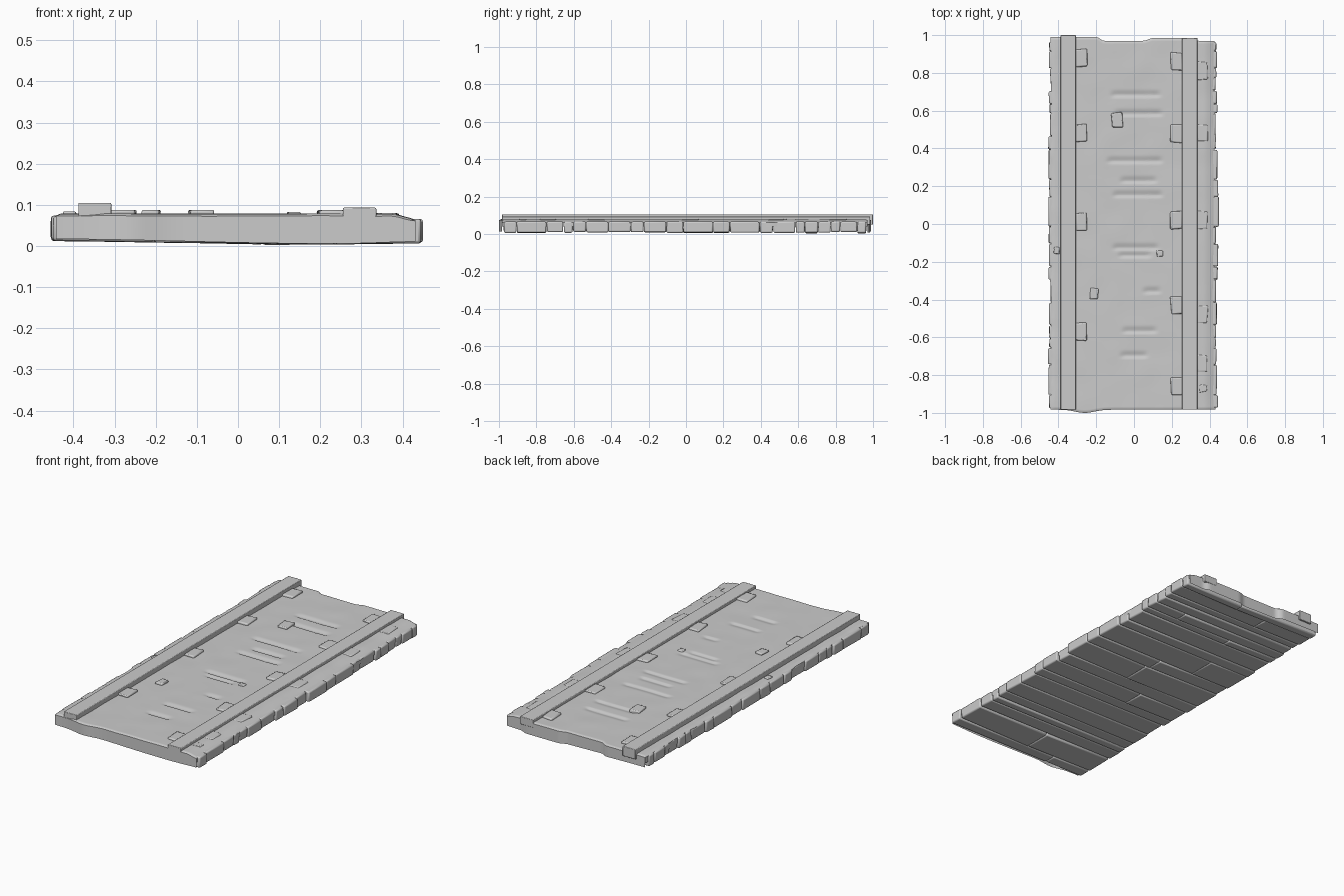
import bpy, bmesh, math, random
from mathutils import noise, Vector

random.seed(4)
old = bpy.data.objects.get("Cube")
if old:
    bpy.data.objects.remove(old)

stone = bpy.data.materials.new("weathered grey")
stone.use_nodes = True
GREY = (0.6, 0.6, 0.6, 1)
stone.diffuse_color = GREY
stone.node_tree.nodes["Principled BSDF"].inputs["Base Color"].default_value = GREY


def finish(bm, name, bevel=0.0, angle=40):
    bmesh.ops.recalc_face_normals(bm, faces=bm.faces[:])
    mesh = bpy.data.meshes.new(name)
    bm.to_mesh(mesh)
    bm.free()
    obj = bpy.data.objects.new(name, mesh)
    bpy.context.collection.objects.link(obj)
    mesh.materials.append(stone)
    if bevel:
        mod = obj.modifiers.new("Worn edges", 'BEVEL')
        mod.width, mod.segments = bevel, 2
    bpy.ops.object.select_all(action='DESELECT')
    obj.select_set(True)
    bpy.context.view_layer.objects.active = obj
    bpy.ops.object.shade_smooth_by_angle(angle=math.radians(angle))
    return obj


def add_box(bm, x, y, z, wobble=0.0):
    """Box spanning the (low, high) pairs, with slightly shifted corners."""
    for v in bmesh.ops.create_cube(bm, size=1)["verts"]:
        for i, (low, high) in enumerate((x, y, z)):
            v.co[i] = high if v.co[i] > 0 else low
        v.co.x += random.uniform(-wobble, wobble)
        v.co.y += random.uniform(-wobble, wobble)


def smooth(t):
    t = min(max(t, 0), 1)
    return t * t * (3 - 2 * t)


def underside(x):
    return 0.003 + 0.011 * smooth((0.2 - x) / 0.65) + 0.005 * smooth((x - 0.25) / 0.2)


# Cross planks, some split along their length
bm = bmesh.new()
y = -0.975
while y < 0.96:
    end = min(y + random.choice((0.05, 0.07, 0.09, 0.12, 0.16)), 0.965)
    if 0.965 - end < 0.04:
        end = 0.965
    left, right = -0.447 + random.uniform(-0.008, 0.008), 0.44 + random.uniform(-0.01, 0.01)
    cuts = [left, right]
    if random.random() < 0.6:
        cuts.insert(1, random.uniform(-0.25, 0.25))
    drop = random.uniform(-0.002, 0.004)
    for a, b in zip(cuts, cuts[1:]):
        base = len(bm.verts)
        add_box(bm, (a, b), (y + 0.001, end - 0.001), (0, 0.066), 0.002)
        bm.verts.ensure_lookup_table()
        lift = drop + random.uniform(-0.001, 0.001)
        for v in bm.verts[base:]:
            if v.co.z < 0.03:
                v.co.z = max(0, underside(v.co.x) + lift)
            elif v.co.x < -0.4:
                v.co.z = 0.074
    y = end
finish(bm, "cross_planks", 0.007)

# Grooves worn into the bed: y, x start, x end
GROOVES = [(0.68, -0.13, 0.15), (0.58, -0.11, 0.16), (0.33, -0.15, 0.16),
           (0.225, -0.08, 0.13), (0.15, -0.12, 0.16), (-0.13, -0.12, 0.14),
           (-0.17, -0.09, 0.1), (-0.36, 0.04, 0.15), (-0.57, -0.07, 0.13),
           (-0.7, -0.08, 0.08)]


def bed_height(x, y):
    z = 0.078 + 0.002 * noise.noise(Vector((x * 8, y * 8, 1)))
    z -= 0.012 * smooth((x - 0.37) / 0.06)
    for gy, a, b in GROOVES:
        fade = smooth((x - a) / 0.03) * smooth((b - x) / 0.03)
        # Sharp lower lip, slow rise above it
        d = y - gy
        shape = smooth((d + 0.012) / 0.012) * smooth((0.035 - d) / 0.035)
        z -= 0.007 * fade * shape
    return z


def bed_end(x, back):
    if back:
        return 0.97 + 0.02 * smooth((-0.16 - x) / 0.04) + \
            0.014 * smooth((x - 0.05) / 0.05) * smooth((0.34 - x) / 0.04)
    return -0.983 - 0.017 * math.exp(-((x + 0.26) / 0.07) ** 2)


# Packed bed with grooves and rounded, uneven borders
NX, NY = 72, 240
bm = bmesh.new()
bmesh.ops.create_grid(bm, x_segments=NX, y_segments=NY, size=1)
for v in bm.verts:
    i, j = round((v.co.x + 1) * NX / 2), round((v.co.y + 1) * NY / 2)
    edge = min(i, NX - i, j, NY - j)
    u = (min(max(i, 1), NX - 1) - 1) / (NX - 2)
    w = (min(max(j, 1), NY - 1) - 1) / (NY - 2)
    x = -0.44 + 0.87 * u
    y = bed_end(x, False) * (1 - w) + bed_end(x, True) * w
    ragged = 0.008 * noise.noise(Vector((u * 2, y * 12, 5)))
    x += ragged * abs(2 * u - 1) ** 8
    z = bed_height(x, y)
    if edge == 0:
        z = underside(x) + 0.003 if j in (0, NY) else 0.04
    elif edge == 1:
        z -= 0.005
    v.co = (x, y, z)
finish(bm, "packed_bed", angle=50)

# Two long rails
for name, x, y, z in (("right_rail", (-0.388, -0.308), (-0.983, 1.0), (0.05, 0.105)),
                      ("left_rail", (0.255, 0.336), (-0.983, 0.985), (0.05, 0.093))):
    bm = bmesh.new()
    add_box(bm, x, y, z)
    finish(bm, name, 0.003)

# Fixing plates beside the rails: column x range, top height, y centres
bm = bmesh.new()
for x, top, centres in (((-0.312, -0.25), 0.088, (0.88, 0.48, 0.01, -0.57)),
                        ((0.195, 0.258), 0.087, (0.86, 0.48, 0.02, -0.43, -0.86)),
                        ((0.33, 0.39), 0.08, (0.81, 0.48, 0.02, -0.48, -0.74))):
    for c in centres:
        add_box(bm, x, (c - 0.047, c + 0.047), (0.06, top), 0.006)
finish(bm, "fixing_plates", 0.006)

# Loose fragments on the bed
bm = bmesh.new()
for x, y, w, h, top in ((-0.09, 0.55, 0.028, 0.038, 0.088), (-0.21, -0.37, 0.022, 0.03, 0.088),
                        (0.14, -0.155, 0.018, 0.015, 0.083), (0.365, -0.87, 0.018, 0.02, 0.08),
                        (-0.41, -0.14, 0.014, 0.018, 0.084)):
    add_box(bm, (x - w, x + w), (y - h, y + h), (0.06, top), 0.006)
finish(bm, "loose_fragments", 0.005)
